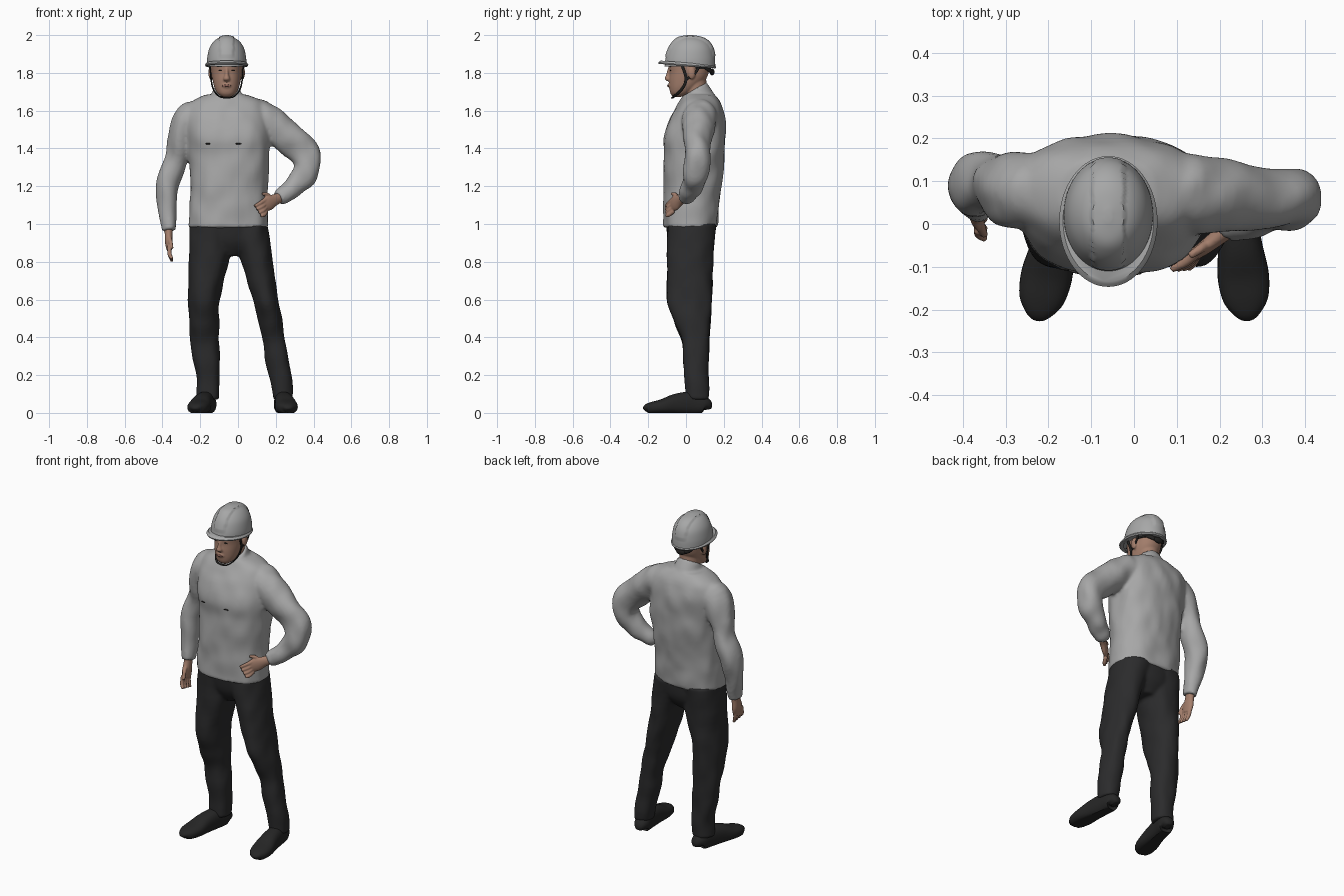
import bpy, bmesh, math
from mathutils import Vector, noise

HX = -0.06  # head centre line


def material(name, *rgb):
    m = bpy.data.materials.new(name)
    m.diffuse_color = (*rgb, 1)
    return m


SHIRT = material("shirt_grey", 0.385, 0.385, 0.385)
HELMET = material("helmet_grey", 0.385, 0.388, 0.388)
PANTS = material("trouser_charcoal", 0.024, 0.024, 0.025)
SHOE = material("shoe_black", 0.019, 0.019, 0.019)
SKIN = material("skin", 0.37, 0.21, 0.15)
LIP = material("lip", 0.27, 0.125, 0.10)
DARK = material("strap_black", 0.016, 0.015, 0.014)


def curve(pts, steps):
    """Catmull-Rom through (x, y, z, half width, half depth) points"""
    out = []
    for i in range(len(pts) - 1):
        p = [pts[max(0, min(len(pts) - 1, i + k))] for k in (-1, 0, 1, 2)]
        for s in range(steps):
            t = s / steps
            out.append([0.5 * (2 * b + (c - a) * t + (2 * a - 5 * b + 4 * c - d) * t * t
                               + (3 * b - a - 3 * c + d) * t ** 3) for a, b, c, d in zip(*p)])
    return out + [list(pts[-1])]


def loft(bm, pts, ref=None, n=32, steps=6, power=2.0, folds=0.0):
    """Skin of superellipse rings; horizontal rings when ref is None"""
    path = curve(pts, steps)
    rings = []
    for i, (x, y, z, a, b) in enumerate(path):
        c = Vector((x, y, z))
        if ref is None:
            u, v = Vector((1, 0, 0)), Vector((0, 1, 0))
        else:
            t = Vector(path[min(i + 1, len(path) - 1)][:3]) - Vector(path[max(i - 1, 0)][:3])
            u = t.cross(Vector(ref)).normalized()
            v = u.cross(t).normalized()
        ring = []
        for k in range(n):
            q = 2 * math.pi * k / n
            cs, sn = math.cos(q), math.sin(q)
            d = (u * a * math.copysign(abs(cs) ** (2 / power), cs)
                 + v * b * math.copysign(abs(sn) ** (2 / power), sn))
            p = c + d
            if folds:
                p += d.normalized() * folds * noise.noise(Vector((p.x * 14, p.y * 14, p.z * 9)))
            ring.append(bm.verts.new(p))
        rings.append(ring)
    for r, s in zip(rings, rings[1:]):
        for k in range(n):
            bm.faces.new((r[k], r[(k + 1) % n], s[(k + 1) % n], s[k]))
    bm.faces.new(rings[0][::-1])
    bm.faces.new(rings[-1])


def finish(bm, name, mat, voxel=0, smooth=4):
    bmesh.ops.recalc_face_normals(bm, faces=bm.faces)
    me = bpy.data.meshes.new(name)
    bm.to_mesh(me)
    bm.free()
    me.materials.append(mat)
    me.shade_smooth()
    ob = bpy.data.objects.new(name, me)
    bpy.context.collection.objects.link(ob)
    if voxel:  # fuse overlapping pieces into one soft surface
        r = ob.modifiers.new("fuse", 'REMESH')
        r.mode, r.voxel_size, r.use_smooth_shade = 'VOXEL', voxel, True
        s = ob.modifiers.new("soften", 'SMOOTH')
        s.factor, s.iterations = 0.5, smooth
    else:
        me.set_sharp_from_angle(angle=math.radians(40))
    return ob


def ball(bm, c, size):
    vs = bmesh.ops.create_icosphere(bm, subdivisions=3, radius=1)["verts"]
    for v in vs:
        v.co = Vector(c) + Vector(size) * v.co


def patch(name, target, x, z, w, h, mat):
    """Thin plate laid on the front of target"""
    bpy.context.view_layer.update()
    hit, loc, _, _ = target.ray_cast(Vector((x, -1, z)), Vector((0, 1, 0)),
                                     depsgraph=bpy.context.evaluated_depsgraph_get())
    if hit:
        bm = bmesh.new()
        ball(bm, loc, (w, 0.004, h))
        finish(bm, name, mat)


Y, Z = (0, 1, 0), (0, 0, 1)

# shirt: torso, collar and both sleeves
bm = bmesh.new()
loft(bm, [(-.05, .022, .98, .212, .142), (-.05, .03, 1.1, .207, .147), (-.048, .035, 1.2, .203, .152),
          (-.045, .045, 1.35, .212, .16), (-.05, .045, 1.45, .22, .163), (-.06, .06, 1.55, .222, .148),
          (-.06, .07, 1.61, .215, .124), (-.06, .073, 1.65, .185, .104), (-.06, .071, 1.685, .11, .082)],
     n=64, power=2.4, folds=.009)
loft(bm, [(HX, .10, 1.61, .085, .08), (HX, .07, 1.665, .08, .08), (HX, .042, 1.712, .072, .077)], Y)
loft(bm, [(-.16, .07, 1.58, .075, .085), (-.25, .075, 1.55, .092, .09), (-.303, .085, 1.44, .07, .08),
          (-.33, .095, 1.34, .06, .07), (-.37, .095, 1.23, .063, .07), (-.376, .07, 1.1, .052, .06),
          (-.367, .045, .965, .035, .044)], Y, folds=.011)
loft(bm, [(.05, .075, 1.58, .08, .085), (.14, .07, 1.55, .098, .092), (.25, .06, 1.465, .088, .077),
          (.345, .058, 1.385, .083, .068), (.365, .055, 1.30, .069, .068), (.318, .04, 1.22, .064, .06),
          (.25, .01, 1.16, .047, .05), (.215, -.015, 1.135, .036, .036)], Y, folds=.011)
shirt = finish(bm, "shirt", SHIRT, .0095)
for x in (-.157, 0):
    patch("pocket_slit", shirt, x, 1.425, .018, .004, DARK)

# trousers: hips and two legs
bm = bmesh.new()
loft(bm, [(-.04, .03, .83, .06, .075), (-.05, .03, .91, .185, .12), (-.05, .025, 1.03, .2, .132)], n=48)
loft(bm, [(-.157, .06, .07, .058, .06), (-.16, .056, .2, .064, .065), (-.174, .05, .37, .075, .073),
          (-.178, .035, .48, .081, .094), (-.18, .018, .6, .085, .117), (-.155, .022, .8, .105, .122),
          (-.14, .03, 1.0, .115, .13)], folds=.009, power=2.2)
loft(bm, [(.24, .06, .07, .053, .06), (.222, .056, .2, .06, .065), (.195, .05, .37, .06, .073),
          (.172, .035, .48, .062, .094), (.143, .018, .6, .067, .117), (.098, .022, .8, .084, .122),
          (.05, .03, 1.0, .106, .13)], folds=.009, power=2.2)
finish(bm, "trousers", PANTS, .0095)

# shoes
for side, heel, toe in (("right", -.155, -.222), ("left", .232, .264)):
    bm = bmesh.new()
    prof = [(.108, .015, .02), (.098, .042, .045), (.03, .046, .06), (-.05, .052, .055),
            (-.12, .06, .04), (-.175, .053, .032), (-.205, .034, .025), (-.215, .012, .014)]
    loft(bm, [(heel + (toe - heel) * (.1 - y) / .3, y, b * .85, a, b) for y, a, b in prof], Z, power=2.4)
    for v in bm.verts:
        v.co.z = max(0, v.co.z)
    finish(bm, side + "_shoe", SHOE)


# hands: wrist and palm, four fingers, thumb
def hand(name, palm, ref, fingers):
    bm = bmesh.new()
    loft(bm, palm, ref, n=20)
    for base, mid, tip in fingers:
        loft(bm, [(*base, .0115, .0115), (*mid, .011, .011), (*tip, .008, .008)], ref, n=12)
    finish(bm, name, SKIN, .004, 2)


hand("right_hand", [(-.367, .05, 1.0, .024, .03), (-.367, .042, .95, .021, .03),
                    (-.366, .03, .9, .02, .04), (-.363, .022, .865, .015, .037)], Y,
     [((-.364, .05 - .021 * i, .885), (-.362, .042 - .022 * i, .84), (-.348, .034 - .023 * i, .802 + .005 * i))
      for i in range(4)] + [((-.365, .02, .935), (-.357, -.01, .905), (-.349, -.026, .87))])
hand("left_hand", [(.235, 0, 1.145, .024, .028), (.2, -.028, 1.13, .02, .03),
                   (.165, -.055, 1.112, .017, .04), (.14, -.072, 1.1, .014, .035)], Z,
     [((.15, -.066, 1.132 - .021 * i), (.12 + .006 * i, -.09, 1.112 - .021 * i),
       (.088 + .012 * i, -.106, 1.094 - .017 * i)) for i in range(4)]
     + [((.18, -.04, 1.13), (.155, -.058, 1.155), (.13, -.075, 1.16))])

# head: skull and jaw, neck, nose, lips, ears
bm = bmesh.new()
loft(bm, [(HX, (f + b) / 2, z, w, (b - f) / 2) for z, f, b, w in
          ((1.672, -.066, -.03, .022), (1.69, -.082, .02, .048), (1.72, -.088, .06, .064), (1.76, -.09, .10, .074),
           (1.80, -.088, .12, .079), (1.86, -.09, .13, .08), (1.92, -.06, .11, .06))], n=40, power=2.2)
loft(bm, [(HX, .065, 1.6, .06, .06), (HX, .052, 1.7, .058, .06), (HX, .04, 1.8, .06, .065)])
loft(bm, [(HX, -.085, 1.828, .008, .01), (HX, -.092, 1.79, .011, .014), (HX, -.096, 1.768, .018, .017),
          (HX, -.09, 1.756, .012, .01)], n=16)
ball(bm, (HX, -.084, 1.733), (.026, .012, .014))
for s in (-1, 1):
    ball(bm, (HX + s * .085, .03, 1.8), (.012, .021, .034))
head = finish(bm, "head", SKIN, .005, 2)
for s in (-1, 1):
    patch("eye", head, HX + s * .032, 1.812, .013, .003, DARK)
    patch("eyebrow", head, HX + s * .034, 1.833, .019, .0025, DARK)
patch("mouth", head, HX, 1.732, .024, .006, LIP)

# hair and helmet harness
bm = bmesh.new()
loft(bm, [(HX, .055, 1.82, .079, .078), (HX, .048, 1.87, .085, .09)])
ball(bm, (HX, .138, 1.805), (.03, .013, .018))
loft(bm, [(HX - .07, .085, 1.845, .006, .012), (HX - .045, .125, 1.815, .006, .012), (HX, .138, 1.805, .006, .012),
          (HX + .045, .125, 1.815, .006, .012), (HX + .07, .085, 1.845, .006, .012)], Z, n=10)
finish(bm, "hair_and_harness", DARK)

# chin straps
bm = bmesh.new()
for s in (-1, 1):
    loft(bm, [(HX + s * x, y, z, .004, .008) for x, y, z in
              ((.088, -.03, 1.86), (.083, 0, 1.77), (.069, -.025, 1.71), (.038, -.064, 1.675),
               (0, -.073, 1.668))], Y, n=10)
    loft(bm, [(HX + s * x, y, z, .004, .007) for x, y, z in
              ((.088, .075, 1.85), (.088, .05, 1.8), (.083, 0, 1.765))], Y, n=10)
finish(bm, "chin_straps", DARK)

# helmet dome with a raised centre ridge
bm = bmesh.new()
loft(bm, [(HX, .021, 1.835, .105, .134), (HX, .023, 1.88, .103, .130), (HX, .026, 1.93, .092, .115),
          (HX, .026, 1.965, .07, .09), (HX, .022, 1.985, .042, .058), (HX, .02, 1.994, .008, .01)], n=80)
for v in bm.verts:
    if abs(v.co.x - HX) < .037 and v.co.z > 1.885:
        v.co.z += .006
        v.co.y += .004 * math.copysign(1, v.co.y - .02)
finish(bm, "helmet_dome", HELMET)

# helmet brim: tilted disc, wider at the front
bm = bmesh.new()
loft(bm, [(HX, .006, 1.848, .111, .150), (HX, .006, 1.855, .115, .153), (HX, .008, 1.866, .106, .142)], n=64, steps=2)
for v in bm.verts:
    v.co.z -= .08 * (v.co.y + .147)
finish(bm, "helmet_brim", HELMET)
